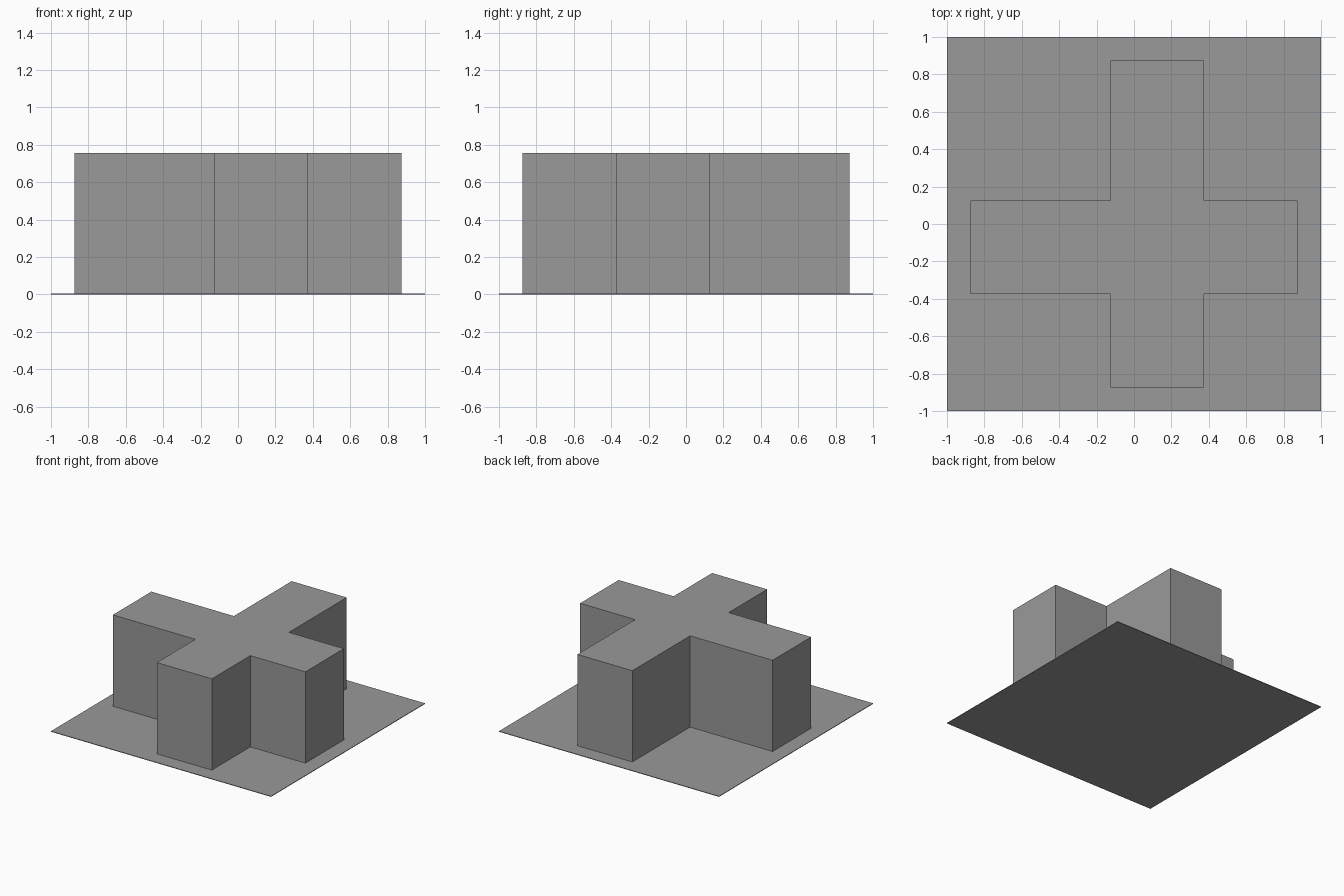
import bpy
import bmesh

cube = bpy.data.objects.get("Cube")
if cube:
    bpy.data.objects.remove(cube, do_unlink=True)

# One plain grey for the whole model
GREY = (0.32, 0.32, 0.32, 1)
grey = bpy.data.materials.new("plain grey")
grey.use_nodes = True
grey.diffuse_color = GREY
grey.node_tree.nodes["Principled BSDF"].inputs["Base Color"].default_value = GREY


def prism(name, outline, bottom, top):
    """Extrude a flat outline upward into a closed solid."""
    bm = bmesh.new()
    face = bm.faces.new([bm.verts.new((x, y, bottom)) for x, y in outline])
    side = bmesh.ops.extrude_face_region(bm, geom=[face], use_keep_orig=True)
    raised = [g for g in side["geom"] if isinstance(g, bmesh.types.BMVert)]
    bmesh.ops.translate(bm, verts=raised, vec=(0, 0, top - bottom))
    bmesh.ops.recalc_face_normals(bm, faces=bm.faces)
    mesh = bpy.data.meshes.new(name)
    bm.to_mesh(mesh)
    bm.free()
    mesh.materials.append(grey)
    obj = bpy.data.objects.new(name, mesh)
    bpy.context.collection.objects.link(obj)
    return obj


# Thin square ground slab
SLAB = 0.005
prism("base_slab", [(-1, -1), (1, -1), (1, 1), (-1, 1)], 0, SLAB)

# Cross-shaped block whose arms meet off centre
E = 0.875               # reach of the arms
L, R = -0.125, 0.375    # sides of the front-to-back arm
F, B = -0.375, 0.125    # sides of the left-to-right arm
cross = [(L, -E), (R, -E), (R, F), (E, F), (E, B), (R, B),
         (R, E), (L, E), (L, B), (-E, B), (-E, F), (L, F)]
prism("cross_block", cross, SLAB, SLAB + 0.75)
